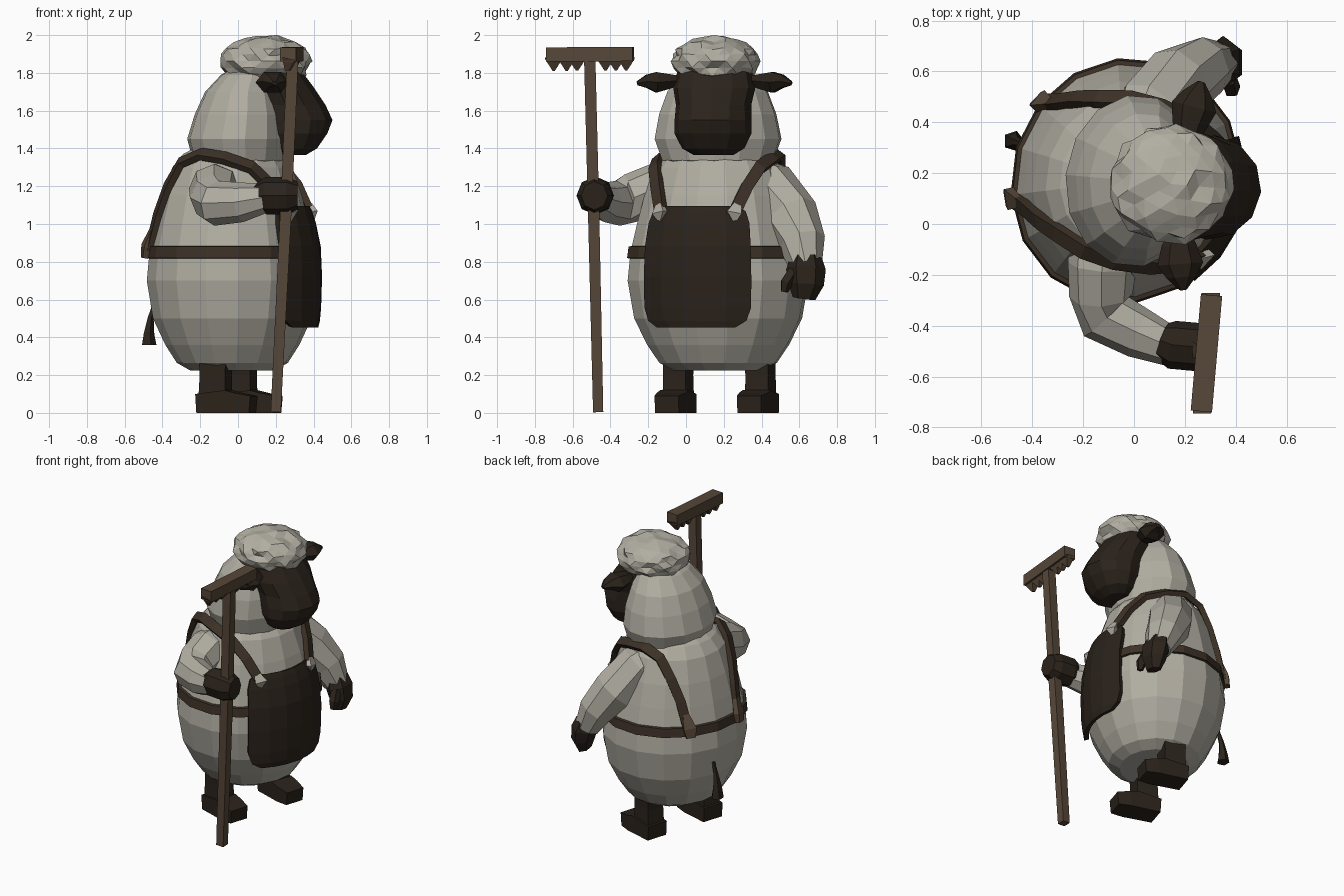
import bpy, bmesh, math, random
from mathutils import Vector, Matrix

if "Cube" in bpy.data.objects:
    bpy.data.objects.remove(bpy.data.objects["Cube"])

random.seed(4)


def material(name, rgb):
    m = bpy.data.materials.new(name)
    m.diffuse_color = (*rgb, 1)
    m.use_nodes = True
    m.node_tree.nodes["Principled BSDF"].inputs["Base Color"].default_value = m.diffuse_color
    return m


WOOL = material("wool", (0.44, 0.42, 0.36))
DARK = material("dark_brown", (0.024, 0.0165, 0.011))
STRAP = material("strap_brown", (0.045, 0.03, 0.019))
WOOD = material("wood", (0.095, 0.063, 0.04))

# Body and head are turned a little differently; local +x is forward
BODY = Matrix.Translation((-0.03, 0.17, 0)) @ Matrix.Rotation(math.radians(-17), 4, 'Z')
HEAD = Matrix.Translation((0, 0.17, 0)) @ Matrix.Rotation(math.radians(-5), 4, 'Z')
WORLD = Matrix.Identity(4)


def finish(name, bm, mat, M=WORLD):
    bmesh.ops.transform(bm, matrix=M, verts=bm.verts)
    bmesh.ops.recalc_face_normals(bm, faces=bm.faces)
    me = bpy.data.meshes.new(name)
    bm.to_mesh(me)
    bm.free()
    me.materials.append(mat)
    ob = bpy.data.objects.new(name, me)
    bpy.context.collection.objects.link(ob)
    return ob


def skin(name, rings, mat, M=WORLD, caps=True):
    bm = bmesh.new()
    vs = [[bm.verts.new(p) for p in r] for r in rings]
    n = len(vs[0])
    for a, b in zip(vs, vs[1:]):
        for i in range(n):
            j = (i + 1) % n
            bm.faces.new((a[i], a[j], b[j], b[i]))
    if caps:
        bm.faces.new(vs[0])
        bm.faces.new(vs[-1])
    return finish(name, bm, mat, M)


def stack(name, levels, n, mat, M, caps=True):
    """Horizontal elliptical rings: (z, centre x, radius x, radius y)."""
    rings = [[(cx + rx * math.cos(2 * math.pi * i / n), ry * math.sin(2 * math.pi * i / n), z)
              for i in range(n)] for z, cx, rx, ry in levels]
    return skin(name, rings, mat, M, caps)


def tube(name, pts, radii, n, mat, M=WORLD, up=lambda p: Vector((0, 0, 1))):
    """Sweep along points; radii are (width, thickness). n=4 gives a box section."""
    pts = [Vector(p) for p in pts]
    k, ph = (math.sqrt(2), math.pi / 4) if n == 4 else (1, 0)
    rings = []
    for i, p in enumerate(pts):
        t = (pts[min(i + 1, len(pts) - 1)] - pts[max(i - 1, 0)]).normalized()
        u = up(p).cross(t).normalized()
        v = t.cross(u)
        a, b = radii[i]
        rings.append([p + u * a * k * math.cos(ph + 2 * math.pi * j / n)
                      + v * b * k * math.sin(ph + 2 * math.pi * j / n) for j in range(n)])
    return skin(name, rings, mat, M)


forward = lambda p: Vector((1, 0, 0))
outward = lambda p: p - Vector((0, 0, 0.95))

# Wool body
body = [(.225, .24), (.265, .315), (.36, .38), (.5, .45), (.7, .485), (.85, .47),
        (1.0, .435), (1.15, .395), (1.3, .34), (1.37, .28), (1.41, .2)]
stack("wool_body", [(z, 0, r * .93, r) for z, r in body], 16, WOOL, BODY)

# Belt
stack("belt", [(z, 0, r * .93, r) for z, r in
               [(.815, .465), (.82, .488), (.88, .48), (.885, .455)]], 16, STRAP, BODY)

# Apron wrapped round the belly
bm = bmesh.new()
grid = []
for z, w, r in [(.455, .21, .44), (.49, .265, .45), (.56, .288, .457), (.72, .29, .462),
                (.88, .285, .455), (1.0, .272, .43), (1.06, .25, .41), (1.09, .215, .395)]:
    grid.append([bm.verts.new((math.sqrt(r * r - (w * t) ** 2), w * t, z))
                 for t in (-1, -.6, -.2, .2, .6, 1)])
for a, b in zip(grid, grid[1:]):
    for i in range(5):
        bm.faces.new((a[i], a[i + 1], b[i + 1], b[i]))
apron = finish("apron", bm, DARK, BODY)
mod = apron.modifiers.new("thickness", 'SOLIDIFY')
mod.thickness = 0.03
mod.offset = 0

# Shoulder straps with clips, legs and boots, ears
strap = [(.375, .2, 1.05), (.29, .25, 1.2), (.195, .29, 1.3), (.05, .315, 1.35), (-.08, .31, 1.37),
         (-.2, .275, 1.325), (-.28, .25, 1.2), (-.345, .22, 1.05), (-.4, .2, .86)]
for s, side in ((1, "left"), (-1, "right")):
    tube(side + "_strap", [(x, s * y, z) for x, y, z in strap], [(.032, .018)] * 9, 4,
         STRAP, BODY, outward)
    tube(side + "_front_clip", [(.375, s * .205, 1.02), (.385, s * .205, 1.06), (.36, s * .215, 1.10)],
         [(.012, .012), (.04, .018), (.02, .012)], 4, WOOL, BODY, outward)
    tube(side + "_back_clip", [(-.425, s * .2, .82), (-.415, s * .2, .88), (-.38, s * .205, .97)],
         [(.03, .015), (.042, .02), (.02, .012)], 4, WOOD, BODY, outward)
    tube(side + "_leg", [(-.025, s * .228, .05), (-.022, s * .228, .2), (-.02, s * .225, .29)],
         [(.065, .075), (.062, .07), (.066, .072)], 4, DARK, BODY, forward)
    tube(side + "_boot", [(-.11, s * .228, .05), (.05, s * .228, .06), (.1, s * .228, .053),
                          (.185, s * .228, .045)],
         [(.075, .05), (.078, .06), (.08, .053), (.066, .045)], 4, DARK, BODY)
    tube(side + "_ear", [(.2, s * .19, 1.76), (.2, s * .24, 1.755), (.21, s * .31, 1.75),
                         (.22, s * .36, 1.755), (.23, s * .41, 1.745)],
         [(.045, .03), (.07, .045), (.09, .062), (.06, .04), (.015, .012)], 6, DARK, HEAD)

# Tail
tube("tail", [(-.43, .02, .6), (-.46, .02, .5), (-.47, .02, .42), (-.47, .02, .36)],
     [(.01, .01), (.02, .018), (.035, .03), (.042, .042)], 5, DARK, BODY, forward)

# Wool hood of the head
stack("wool_hood", [(1.28, .01, .19, .22), (1.34, .01, .25, .3), (1.45, .005, .275, .34),
                    (1.58, .02, .25, .315), (1.70, .03, .205, .27), (1.79, .06, .15, .2),
                    (1.84, .1, .09, .1)], 14, WOOL, HEAD)

# Dark face: (z, back, front, half width)
face = [(1.365, .2, .36, .105), (1.40, .18, .42, .165), (1.48, .14, .475, .205), (1.55, .1, .502, .205),
        (1.63, .08, .465, .2), (1.72, .06, .405, .218), (1.80, .07, .345, .2), (1.84, .1, .3, .14)]
stack("face", [(z, (b + f) / 2, (f - b) / 2, w) for z, b, f, w in face], 12, DARK, HEAD)

# Curly wool cap: sphere puffed round evenly spread bump centres
bumps = []
for i in range(44):
    z = 1 - 2 * (i + .5) / 44
    a = i * math.pi * (3 - math.sqrt(5))
    q = math.sqrt(1 - z * z)
    bumps.append(Vector((q * math.cos(a), q * math.sin(a), z)))
bm = bmesh.new()
bmesh.ops.create_icosphere(bm, subdivisions=3, radius=1)
for v in bm.verts:
    d = min((v.co - b).length for b in bumps)
    r = 1.03 - .17 * min(1, d / .34) ** 2 + random.uniform(-.025, .025)
    v.co = Vector((.145 + .25 * r * v.co.x, .24 * r * v.co.y, 1.862 + .14 * r * v.co.z))
finish("curly_wool_cap", bm, WOOL, HEAD)

# Left arm hanging, right arm bent to hold the rake
tube("left_arm", [(0, .34, 1.26), (.06, .44, 1.2), (.17, .555, 1.04), (.27, .615, .9), (.33, .635, .77)],
     [(.1, .1), (.145, .145), (.15, .145), (.125, .12), (.085, .085)], 8, WOOL, up=forward)
tube("left_hand", [(.33, .635, .82), (.35, .635, .76), (.365, .635, .68), (.36, .625, .605)],
     [(.085, .07), (.105, .08), (.095, .07), (.06, .04)], 6, DARK, up=forward)
tube("left_thumb", [(.37, .57, .75), (.385, .53, .69), (.385, .52, .64)],
     [(.035, .035), (.035, .035), (.02, .02)], 5, DARK, up=forward)
tube("right_arm", [(-.11, 0, 1.2), (-.125, -.16, 1.185), (-.13, -.28, 1.14), (-.115, -.36, 1.11),
                   (.02, -.43, 1.115), (.16, -.49, 1.14)],
     [(.14, .12), (.135, .135), (.125, .13), (.115, .12), (.1, .105), (.075, .075)], 8, WOOL)
tube("right_hand", [(.11, -.46, 1.145), (.15, -.475, 1.15), (.26, -.485, 1.15), (.315, -.485, 1.15)],
     [(.075, .075), (.095, .1), (.095, .1), (.07, .075)], 8, DARK)

# Rake
tube("rake_handle", [(.2, -.465, .005), (.255, -.49, 1.1), (.29, -.51, 1.89)],
     [(.027, .027), (.03, .03), (.03, .03)], 4, WOOD, up=forward)
a, b = Vector((.265, -.737, 1.897)), Vector((.305, -.28, 1.9))
tube("rake_bar", [a, b], [(.042, .038)] * 2, 4, WOOD)
for i, t in enumerate((.08, .23, .35, .68, .8, .92)):
    p = a.lerp(b, t)
    tube("rake_tooth_%d" % (i + 1), [p - Vector((0, 0, .02)), p - Vector((.01, 0, .085))],
         [(.045, .036), (.006, .01)], 4, WOOD, up=forward)
